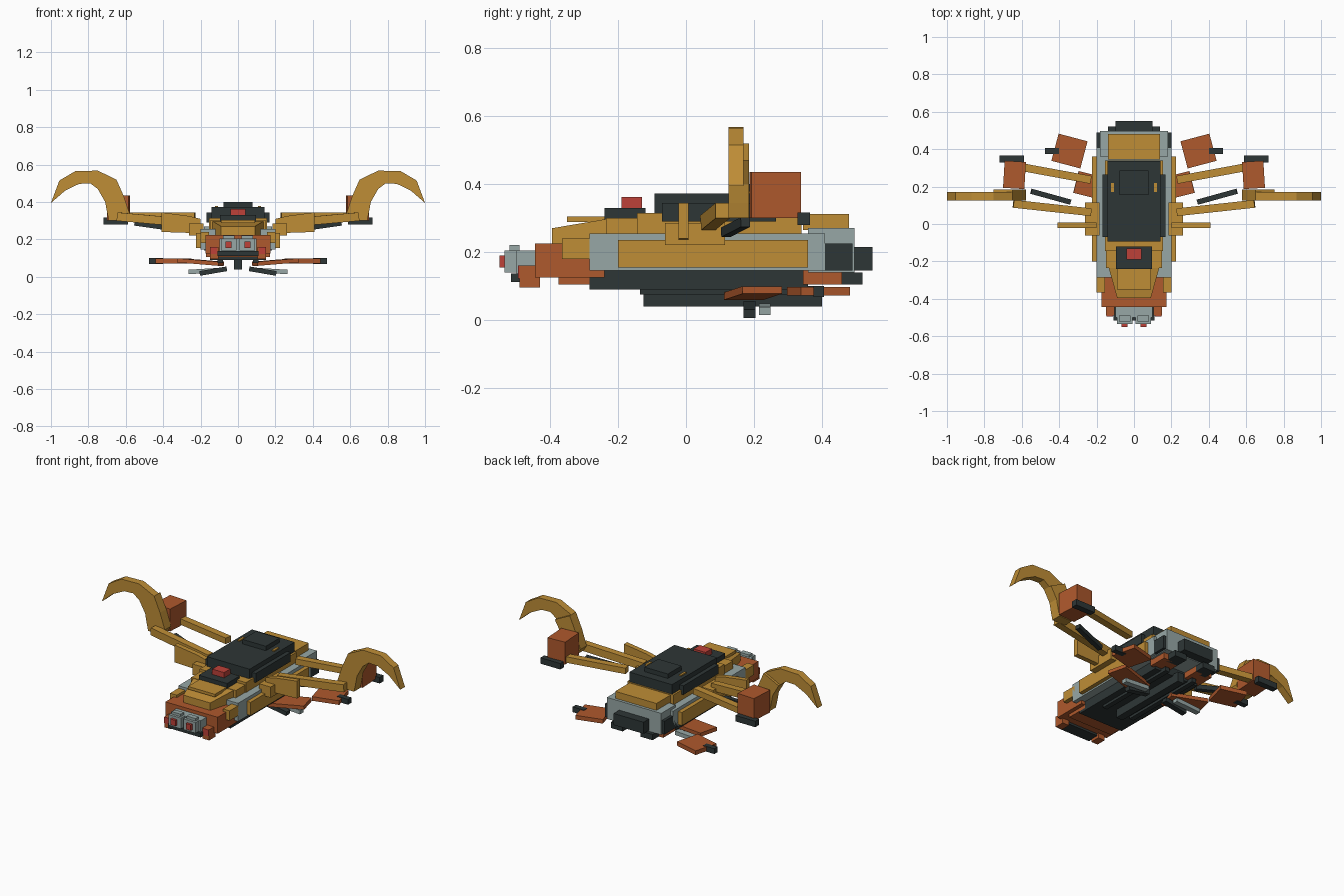
import bpy
import bmesh
from mathutils import Vector, Matrix

default_cube = bpy.data.objects.get("Cube")
if default_cube:
    bpy.data.objects.remove(default_cube)


def paint(name, r, g, b):
    mat = bpy.data.materials.new(name)
    mat.use_nodes = True
    mat.diffuse_color = (r, g, b, 1)
    mat.node_tree.nodes["Principled BSDF"].inputs["Base Color"].default_value = (r, g, b, 1)
    return mat


ochre = paint("ochre", .52, .27, .037)
orange = paint("burnt orange", .43, .1, .026)
dark = paint("dark slate", .027, .037, .037)
grey = paint("pale grey", .31, .39, .38)
red = paint("signal red", .51, .053, .04)


def finish(name, mat, bm):
    bmesh.ops.recalc_face_normals(bm, faces=bm.faces)
    mesh = bpy.data.meshes.new(name)
    bm.to_mesh(mesh)
    bm.free()
    mesh.materials.append(mat)
    obj = bpy.data.objects.new(name, mesh)
    bpy.context.collection.objects.link(obj)


def add_box(bm, size, matrix):
    bmesh.ops.create_cube(bm, size=1, matrix=matrix @ Matrix.Diagonal((*size, 1)))


def block(name, mat, inner=None, outer=.1, front=0, back=0, bottom=0, top=0, turn=0):
    """Box centred on x = 0, or a mirrored pair from inner to outer when inner is given."""
    length, height = back - front, top - bottom
    y, z = (front + back) / 2, (bottom + top) / 2
    bm = bmesh.new()
    if inner is None:
        add_box(bm, (outer * 2, length, height), Matrix.Translation((0, y, z)))
    else:
        for side in (-1, 1):
            place = Matrix.Translation((side * (inner + outer) / 2, y, z))
            spin = Matrix.Rotation(side * turn, 4, 'Z')
            add_box(bm, (outer - inner, length, height), place @ spin)
    finish(name, mat, bm)


def strut(name, mat, start, end, width, height):
    """Mirrored pair of straight bars running between two points."""
    bm = bmesh.new()
    for side in (-1, 1):
        a, b = (Vector((side * p[0], p[1], p[2])) for p in (start, end))
        along = (b - a).normalized()
        across = Vector((0, 0, 1)).cross(along).normalized()
        up = along.cross(across)
        frame = Matrix((along, across, up)).transposed().to_4x4()
        add_box(bm, ((b - a).length, width, height), Matrix.Translation((a + b) / 2) @ frame)
    finish(name, mat, bm)


def arch(name, mat, pairs, front, back):
    """Mirrored extrusion of a band given as (outer x, outer z, inner x, inner z) stations."""
    bm = bmesh.new()
    for side in (-1, 1):
        rings = []
        for ox, oz, ix, iz in pairs:
            corners = ((ox, front, oz), (ox, back, oz), (ix, back, iz), (ix, front, iz))
            rings.append([bm.verts.new((side * x, y, z)) for x, y, z in corners])
        for a, b in zip(rings, rings[1:]):
            for i in range(4):
                j = (i + 1) % 4
                bm.faces.new((a[i], a[j], b[j], b[i]))
        bm.faces.new(rings[0])
        bm.faces.new(rings[-1])
    bmesh.ops.remove_doubles(bm, verts=bm.verts, dist=.0005)
    finish(name, mat, bm)


# Main hull
block("hull", grey, outer=.2, front=-.285, back=.41, bottom=.145, top=.255)
block("rear_hull", grey, outer=.182, front=.36, back=.497, bottom=.14, top=.27)
block("side_armour", ochre, inner=.195, outer=.225, front=-.2, back=.36, bottom=.155, top=.235)
block("rear_side_box", dark, inner=.15, outer=.2, front=.36, back=.49, bottom=.145, top=.225)
block("rear_engine", dark, outer=.1, front=.49, back=.55, bottom=.145, top=.215)
block("engine_foot", dark, inner=.06, outer=.14, front=.44, back=.52, bottom=.105, top=.14)
block("rear_skid", orange, inner=.06, outer=.17, front=.345, back=.46, bottom=.105, top=.145)

# Underside
block("belly", dark, outer=.15, front=-.285, back=.36, bottom=.09, top=.148)
block("belly_rail", dark, inner=.08, outer=.11, front=-.135, back=.4, bottom=.075, top=.1)
block("keel", dark, outer=.022, front=-.125, back=.4, bottom=.04, top=.1)

# Nose and sensors
block("nose", orange, outer=.175, front=-.445, back=-.24, bottom=.125, top=.225)
block("chin", orange, outer=.15, front=-.375, back=-.24, bottom=.105, top=.14)
block("cheek_pod", orange, inner=.105, outer=.15, front=-.49, back=-.43, bottom=.095, top=.16)
block("cheek_lamp", red, inner=.112, outer=.148, front=-.495, back=-.445, bottom=.122, top=.16)
block("sensor_back", grey, outer=.1, front=-.5, back=-.44, bottom=.135, top=.205)
block("sensor_head", grey, inner=.008, outer=.09, front=-.535, back=-.49, bottom=.14, top=.205)
block("sensor_brow", grey, inner=.02, outer=.08, front=-.52, back=-.49, bottom=.2, top=.22)
block("sensor_eye", red, inner=.035, outer=.068, front=-.55, back=-.53, bottom=.155, top=.19)
block("sensor_base", dark, outer=.11, front=-.515, back=-.44, bottom=.112, top=.137)
block("nose_panel", ochre, inner=.155, outer=.2, front=-.365, back=-.27, bottom=.18, top=.24)

# Sloped front cover, wider and higher toward the back
bm = bmesh.new()
rings = []
for y, half, top in ((-.395, .09, .27), (-.235, .135, .297)):
    profile = ((-half, .22), (half, .22), (half, top), (-half, top))
    rings.append([bm.verts.new((x, y, z)) for x, z in profile])
for i in range(4):
    j = (i + 1) % 4
    bm.faces.new((rings[0][i], rings[0][j], rings[1][j], rings[1][i]))
for ring in rings:
    bm.faces.new(ring)
finish("front_cover", ochre, bm)
block("cover_plate", ochre, outer=.09, front=-.35, back=-.24, bottom=.288, top=.305)

# Upper deck
block("deck_front", ochre, outer=.15, front=-.235, back=-.12, bottom=.25, top=.3)
block("deck_middle", ochre, outer=.155, front=-.145, back=.34, bottom=.25, top=.315)
block("deck_rear", ochre, outer=.138, front=.345, back=.48, bottom=.265, top=.312)
block("cockpit_base", dark, outer=.095, front=-.24, back=-.12, bottom=.29, top=.33)
block("cockpit_light", red, outer=.04, front=-.19, back=-.13, bottom=.33, top=.362)
block("roof", dark, outer=.143, front=-.093, back=.338, bottom=.3, top=.373)
block("roof_rail", dark, inner=.14, outer=.168, front=-.07, back=.265, bottom=.29, top=.345)
block("roof_cap", dark, outer=.078, front=.155, back=.285, bottom=.37, top=.4)
block("roof_fin", ochre, inner=.108, outer=.122, front=.17, back=.22, bottom=.37, top=.38)

# Shoulders and arms
block("shoulder", ochre, inner=.185, outer=.262, front=-.062, back=.115, bottom=.22, top=.285)
arch("shoulder_plate", ochre, [(.2, .31, .2, .22), (.26, .325, .26, .235), (.41, .345, .41, .24)],
     front=-.022, back=.008)
strut("front_arm", ochre, (.23, .063, .285), (.645, .108, .322), .042, .045)
strut("rear_arm", ochre, (.23, .236, .325), (.6, .304, .325), .042, .036)
strut("arm_piston", dark, (.34, .117, .258), (.55, .175, .288), .028, .028)

# Arm pods
block("arm_pod", orange, inner=.582, outer=.696, front=.19, back=.335, bottom=.3, top=.435, turn=.06)
block("pod_thruster", dark, inner=.587, outer=.72, front=.328, back=.365, bottom=.28, top=.316)

# Hooked wings
hook = [
    (.6, .3, .69, .3), (.578, .335, .7, .345), (.61, .43, .71, .4),
    (.65, .52, .75, .47), (.75, .568, .79, .5), (.87, .565, .85, .497),
    (.955, .515, .925, .46), (1, .395, 1, .395),
]
arch("hook_wing", ochre, hook, front=.125, back=.17)
arch("hook_backing", ochre, hook[:4], front=.165, back=.185)

# Lower flaps
strut("front_flap", orange, (.09, .17, .07), (.31, .225, .088), .12, .022)
block("rear_flap", orange, inner=.265, outer=.425, front=.315, back=.465,
      bottom=.072, top=.097, turn=.26)
block("flap_clamp", dark, inner=.4, outer=.475, front=.375, back=.407, bottom=.068, top=.1)

# Landing legs
strut("dark_leg", dark, (.06, .187, .043), (.205, .187, .018), .035, .025)
strut("grey_leg", grey, (.1, .232, .036), (.265, .232, .026), .034, .024)
